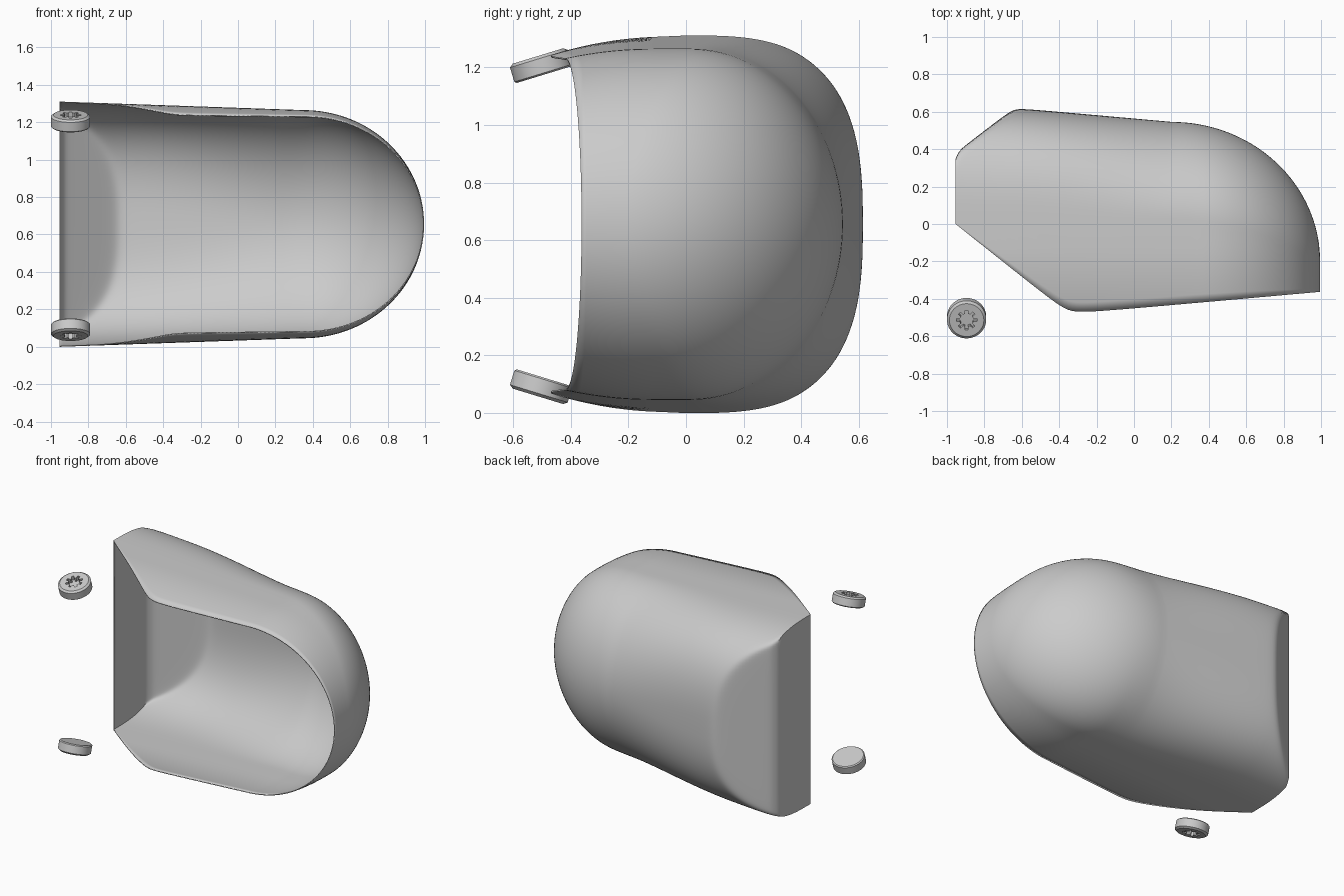
import bpy, bmesh
from math import sin, cos, pi, sqrt, radians
from mathutils import Matrix

cube = bpy.data.objects.get("Cube")
if cube:
    bpy.data.objects.remove(cube, do_unlink=True)

grey = bpy.data.materials.new("plain_grey")
grey.use_nodes = True
GREY = (0.6, 0.6, 0.6, 1)
grey.diffuse_color = GREY
grey.node_tree.nodes["Principled BSDF"].inputs["Base Color"].default_value = GREY

MID_Z, TIP_X, WALL_X = 0.655, 0.995, -0.955


def make_object(name, bm):
    mesh = bpy.data.meshes.new(name)
    bm.to_mesh(mesh)
    bm.free()
    mesh.materials.append(grey)
    obj = bpy.data.objects.new(name, mesh)
    bpy.context.collection.objects.link(obj)
    bpy.ops.object.select_all(action="DESELECT")
    obj.select_set(True)
    bpy.context.view_layer.objects.active = obj
    bpy.ops.object.shade_smooth_by_angle(angle=radians(35))
    return obj


def soft_min(a, b, k):
    return (a + b - sqrt((a - b) ** 2 + k * k)) / 2


def ellipse_fall(x, start):
    u = min(1, max(0, (x - start) / (TIP_X - start)))
    return sqrt(1 - u * u), u


def section(x):
    """U-shaped section of the shell at x, from lower rim round the back to upper rim."""
    fall, u = ellipse_fall(x, 0.2)
    back = -0.2 + 0.746 * fall if x > 0.2 else 0.62 - 0.09 * (x + 0.62)
    height = (0.61 + 0.035 * max(0, 0.35 - x)) * ellipse_fall(x, 0.35)[0]
    middle = 0.03 - 0.23 * u * u
    rim = -soft_min(0.8 * (x - WALL_X), 0.478 - 0.09 * (x + 0.28), 0.05)
    chamfer = soft_min(0.4 + 0.77 * (x + 0.93), 0.35 + 2.5 * (x - WALL_X), 0.02)
    # boxy near the wall, elliptical over the dome
    t = min(1, max(0, (x + 0.65) / 0.95))
    power = 2 / (2.75 - 0.77 * t * t * (3 - 2 * t))
    half = []
    for i in range(10):                      # side, curling in towards the rim
        y = rim + (middle - rim) * i / 10
        curl = 1 - 0.6 * max(0, -0.12 - y) ** 2
        half.append((y, height * curl))
    for i in range(33):                      # rounded back, cut by the chamfer
        a = pi / 2 * (1 - i / 32)
        y = middle + (back - middle) * max(0, cos(a)) ** power
        half.append((soft_min(y, chamfer, 0.025), height * sin(a) ** power))
    lower = [(x, y, MID_Z - z) for y, z in half]
    upper = [(x, y, MID_Z + z) for y, z in reversed(half[:-1])]
    return lower + upper


# Curved shell with a flat end wall
stations = [WALL_X + (0.2 - WALL_X) * (i / 60) ** 1.2 for i in range(60)]
stations += [0.2 + (TIP_X - 0.2) * sin(pi / 2 * i / 36) for i in range(37)]
bm = bmesh.new()
rows = [[bm.verts.new(p) for p in section(x)] for x in stations]
for r, s in zip(rows, rows[1:]):
    for j in range(len(r) - 1):
        bm.faces.new((r[j], s[j], s[j + 1], r[j + 1]))
bm.faces.new(rows[0])
bmesh.ops.remove_doubles(bm, verts=bm.verts, dist=0.0005)
bmesh.ops.recalc_face_normals(bm, faces=bm.faces)
back_face = max(bm.faces, key=lambda f: f.calc_center_median().y)
if back_face.normal.y < 0:
    bmesh.ops.reverse_faces(bm, faces=bm.faces)
shell = make_object("shell", bm)
solid = shell.modifiers.new("thickness", "SOLIDIFY")
solid.thickness = 0.006
solid.offset = -1


# Round fasteners with a star socket on the outer face
def fastener(name, z, side):
    count = 64

    def star(a):
        return 0.055 if cos(8 * a) > 0 else 0.036

    layers = [(0.098, -0.034), (0.105, -0.028), (0.105, 0.024), (0.092, 0.034),
              (0.075, 0.034), (star, 0.034), (star, 0.004)]
    bm = bmesh.new()
    rings = []
    for radius, h in layers:
        ring = []
        for i in range(count):
            a = 2 * pi * (i + 0.5) / count
            r = radius(a) if callable(radius) else radius
            ring.append(bm.verts.new((r * cos(a), r * sin(a), h)))
        rings.append(ring)
    for r, s in zip(rings, rings[1:]):
        for i in range(count):
            k = (i + 1) % count
            bm.faces.new((r[i], r[k], s[k], s[i]))
    bm.faces.new(rings[0][::-1])
    bm.faces.new(rings[-1])
    place = (Matrix.Translation((-0.895, -0.504, z)) @ Matrix.Diagonal((1, 1, side, 1))
             @ Matrix.Rotation(radians(17), 4, "X"))
    bm.transform(place)
    bmesh.ops.recalc_face_normals(bm, faces=bm.faces)
    make_object(name, bm)


fastener("upper_fastener", 1.207, 1)
fastener("lower_fastener", 0.09, -1)
